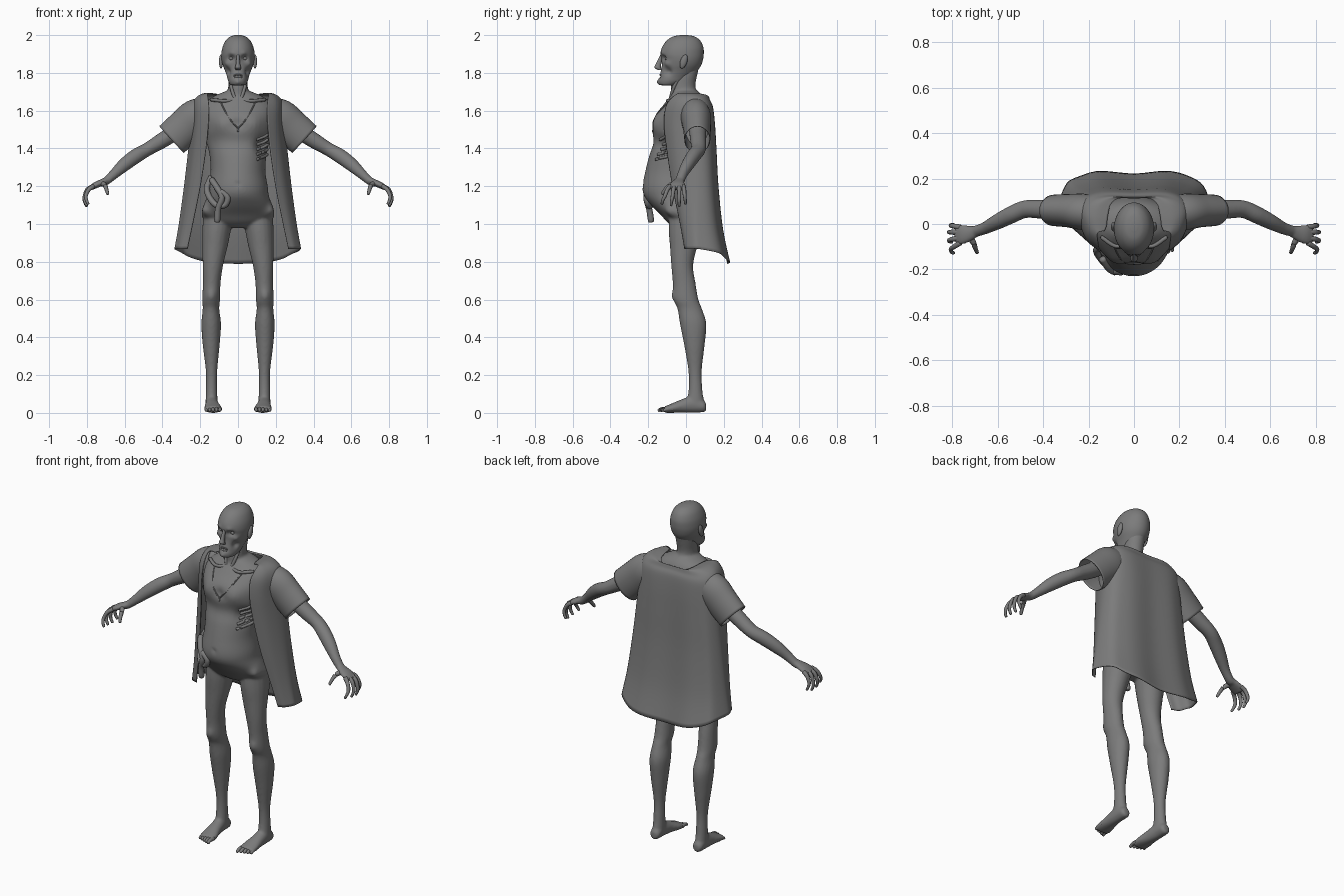
import bpy, bmesh, math
from mathutils import Vector
from mathutils.bvhtree import BVHTree

grey = bpy.data.materials.new("dark_grey")
grey.diffuse_color = (.2, .2, .2, 1)


def catmull(pts, k):
    # smooth resampling of a list of tuples
    out = []
    for i in range(len(pts) - 1):
        a, b, c, d = pts[max(i - 1, 0)], pts[i], pts[i + 1], pts[min(i + 2, len(pts) - 1)]
        for j in range(k):
            t = j / k
            out.append([0.5 * (2 * q + (r - p) * t + (2 * p - 5 * q + 4 * r - s) * t * t
                               + (3 * q - p - 3 * r + s) * t ** 3) for p, q, r, s in zip(a, b, c, d)])
    out.append(list(pts[-1]))
    return out


def finish(name, bm):
    bmesh.ops.recalc_face_normals(bm, faces=bm.faces)
    me = bpy.data.meshes.new(name)
    bm.to_mesh(me)
    bm.free()
    me.materials.append(grey)
    for p in me.polygons:
        p.use_smooth = True
    ob = bpy.data.objects.new(name, me)
    bpy.context.collection.objects.link(ob)
    return ob


def loft(name, secs, axes=None, n=20, k=5, both=False, cap=True):
    # sections are (x, y, z, radius_u, radius_v); axes None follows the path
    rows = catmull(secs, k)
    bm = bmesh.new()
    for side in ((1, -1) if both else (1,)):
        rings = []
        for i, s in enumerate(rows):
            c = Vector(s[:3])
            if axes:
                u, v = map(Vector, axes)
            else:
                t = (Vector(rows[min(i + 1, len(rows) - 1)][:3]) - Vector(rows[max(i - 1, 0)][:3])).normalized()
                ref = Vector((0, 1, 0)) if abs(t.y) < 0.8 else Vector((1, 0, 0))
                v = (ref - t * ref.dot(t)).normalized()
                u = v.cross(t)
            ring = []
            for j in range(n):
                a = 2 * math.pi * j / n
                p = c + u * max(s[3], .001) * math.cos(a) + v * max(s[4], .001) * math.sin(a)
                ring.append(bm.verts.new((p.x * side, p.y, p.z)))
            rings.append(ring)
        for r0, r1 in zip(rings, rings[1:]):
            for j in range(n):
                bm.faces.new((r0[j], r0[(j + 1) % n], r1[(j + 1) % n], r1[j]))
        if cap:
            bm.faces.new(rings[0])
            bm.faces.new(rings[-1])
    return finish(name, bm)


def upright(name, secs, **kw):
    # sections are (x, z, y_front, y_back, half_width)
    return loft(name, [(x, (f + b) / 2, z, w, (b - f) / 2) for x, z, f, b, w in secs],
                ((1, 0, 0), (0, 1, 0)), **kw)


def tube(name, pts, r, both=False, n=8, tip=None):
    m = len(pts) - 1
    rs = [r + ((tip if tip else r) - r) * i / m for i in range(m + 1)]
    secs = [(*p, q, q) for p, q in zip(pts, rs)]
    d = (Vector(pts[-1]) - Vector(pts[-2])).normalized() * rs[-1] * .6
    secs.append((*(Vector(pts[-1]) + d), rs[-1] * .4, rs[-1] * .4))
    return loft(name, secs, n=n, k=4, both=both)


def push(ob, c, r, d, both=True):
    # soft grab brush, optionally mirrored
    for s in ((1, -1) if both else (1,)):
        cc, dd = Vector((c[0] * s, c[1], c[2])), Vector((d[0] * s, d[1], d[2]))
        for v in ob.data.vertices:
            q = (v.co - cc).length / r
            if q < 2.5:
                v.co += dd * math.exp(-q * q * 1.5)


def ball(name, c, s):
    bm = bmesh.new()
    for m in (1, -1):
        for v in bmesh.ops.create_uvsphere(bm, u_segments=16, v_segments=10, radius=1)['verts']:
            v.co = Vector((c[0] * m + v.co.x * s[0], c[1] + v.co.y * s[1] + v.co.z * s[2] * .25, c[2] + v.co.z * s[2]))
    return finish(name, bm)


# torso with swollen belly
torso = upright("torso", [(0, 1.705, -.07, .06, .06), (0, 1.675, -.085, .09, .13), (0, 1.63, -.12, .11, .18),
    (0, 1.57, -.165, .122, .187), (0, 1.5, -.178, .122, .18), (0, 1.43, -.172, .115, .165), (0, 1.36, -.195, .11, .15),
    (0, 1.28, -.215, .10, .145), (0, 1.2, -.23, .10, .157), (0, 1.15, -.222, .10, .163), (0, 1.1, -.185, .105, .18),
    (0, 1.05, -.135, .11, .192), (0, 1.01, -.1, .105, .17), (0, .98, -.06, .08, .12)], n=48)
push(torso, (.085, -.15, 1.53), .055, (0, -.014, 0))
push(torso, (0, -.17, 1.53), .03, (0, .014, 0), False)
push(torso, (.13, -.13, 1.41), .05, (-.012, .025, 0), False)
push(torso, (0, -.23, 1.21), .012, (0, .008, 0), False)
push(torso, (.17, -.07, 1.07), .04, (.008, -.025, 0))
bm = bmesh.new()
bm.from_mesh(torso.data)
skin = BVHTree.FromBMesh(bm)
bm.free()


def on_skin(x, z, lift=0):
    hit = skin.ray_cast(Vector((x, -1, z)), Vector((0, 1, 0)))[0]
    return (x, (hit.y if hit else -.05) - lift, z)


# neck, legs, arms and feet, later fused with the torso
neck = upright("neck", [(0, 1.85, -.04, .075, .05), (0, 1.79, -.065, .06, .053), (0, 1.73, -.08, .05, .052),
    (0, 1.69, -.082, .065, .06), (0, 1.64, -.09, .09, .1)])
legs = upright("legs", [(.1, 1.08, -.09, .09, .08), (.113, .97, -.092, .09, .076), (.122, .88, -.085, .06, .067),
    (.133, .78, -.078, .038, .054), (.139, .69, -.07, .05, .047), (.142, .6, -.064, .066, .047), (.143, .55, -.045, .085, .044),
    (.142, .47, -.032, .108, .052), (.142, .36, -.01, .099, .045), (.14, .22, .013, .083, .03),
    (.14, .12, .014, .087, .03), (.14, .05, .0, .097, .032), (.14, .025, .01, .09, .03)], both=True)
push(legs, (.143, -.06, .62), .03, (0, -.012, 0))
arms = loft("arms", [(.14, .04, 1.62, .05, .05), (.2, .05, 1.595, .07, .06), (.26, .06, 1.555, .058, .055),
    (.33, .062, 1.49, .045, .046), (.41, .065, 1.437, .041, .042), (.48, .065, 1.395, .036, .039), (.54, .04, 1.36, .039, .038),
    (.6, .01, 1.315, .036, .034), (.655, -.018, 1.265, .027, .027), (.7, -.033, 1.225, .021, .025),
    (.72, -.038, 1.215, .016, .025)], both=True)
feet = loft("feet", [(.14, .107, .03, .01, .014), (.14, .096, .034, .028, .03), (.14, .04, .046, .033, .045),
    (.137, -.02, .037, .038, .036), (.132, -.075, .025, .047, .025), (.132, -.115, .017, .047, .017)],
    ((1, 0, 0), (0, 0, 1)), both=True)
palm = loft("palms", [(.69, -.03, 1.235, .018, .023), (.72, -.04, 1.22, .018, .034), (.755, -.047, 1.205, .017, .043),
    (.785, -.05, 1.187, .012, .043)], both=True)
bpy.ops.object.select_all(action='DESELECT')
for o in (torso, neck, legs, arms, feet, palm):
    o.select_set(True)
bpy.context.view_layer.objects.active = torso
bpy.ops.object.join()
torso.name = "body"
rm = torso.modifiers.new("fuse", 'REMESH')
rm.mode = 'VOXEL'
rm.voxel_size = .007
rm.use_smooth_shade = True
sm = torso.modifiers.new("soften", 'SMOOTH')
sm.factor, sm.iterations = .5, 5

# toes and clawed fingers
for i in range(5):
    x, y = .096 + i * .018, -.145 + i * .007
    tube("toe", [(x, y + .05, .02), (x, y + .02, .021), (x, y, .013)], .012 - i * .0008, True, tip=.008)
for y, dy, dx, dz in ((-.083, -.04, .0, 0), (-.06, -.017, .008, -.008), (-.036, .0, .008, -.012), (-.014, .01, .0, .0)):
    tube("finger", [(.765, y, 1.2), (.79 + dx, y + dy * .4, 1.182), (.805 + dx, y + dy * .7, 1.15 + dz),
                    (.802 + dx, y + dy, 1.125 + dz), (.793 + dx, y + dy * 1.1, 1.107 + dz)], .0125, True, tip=.007)
tube("thumb", [(.725, -.05, 1.217), (.705, -.085, 1.205), (.697, -.108, 1.185), (.69, -.125, 1.16)], .015, True, tip=.008)

# gaunt head
head = upright("head", [(0, 2.0, -.03, .01, .015), (0, 1.992, -.07, .047, .042), (0, 1.97, -.103, .076, .066),
    (0, 1.935, -.127, .092, .082), (0, 1.9, -.135, .094, .088), (0, 1.87, -.13, .09, .087), (0, 1.84, -.128, .08, .08),
    (0, 1.81, -.133, .06, .068), (0, 1.78, -.142, .03, .058), (0, 1.755, -.148, .0, .051),
    (0, 1.738, -.142, -.04, .04), (0, 1.734, -.125, -.06, .025)], n=56, k=6)
push(head, (.036, -.125, 1.878), .02, (0, .022, 0))
push(head, (.035, -.13, 1.903), .017, (0, -.008, 0))
push(head, (.062, -.1, 1.847), .02, (.006, -.01, 0))
push(head, (.06, -.1, 1.805), .024, (-.014, .012, 0))
push(head, (0, -.14, 1.782), .012, (0, .008, 0), False)
push(head, (.018, -.14, 1.782), .01, (0, .008, 0))
push(head, (0, -.148, 1.75), .015, (0, -.006, 0), False)
loft("nose", [(0, -.122, 1.9, .009, .012), (0, -.135, 1.875, .009, .012), (0, -.146, 1.845, .012, .015),
    (0, -.15, 1.828, .016, .018), (0, -.137, 1.815, .012, .012)], ((1, 0, 0), (0, 1, 0)), n=14)
ball("eyes", (.036, -.097, 1.878), (.016, .014, .011))
ball("ears", (.09, -.012, 1.86), (.011, .019, .037))
for z in (1.789, 1.774):
    tube("lip", [(-.026, -.124, 1.781), (-.012, -.136, z), (.012, -.136, z), (.026, -.124, 1.781)], .004)

# collarbones, neck tendons, chest stitching, exposed ribs
tube("collarbones", [(.02, -.085, 1.655), (.08, -.098, 1.652), (.14, -.06, 1.658)], .009, True)
tube("neck_tendons", [(.045, -.03, 1.79), (.035, -.066, 1.72), (.015, -.083, 1.66)], .009, True)
for s in (1, -1):
    tube("incision", [on_skin(s * x, z, .001) for x, z in ((.095, 1.655), (.07, 1.6), (.035, 1.545), (.0, 1.505), (0, 1.49))],
         .0035, n=6)
for i in range(5):
    z = 1.46 - i * .026
    tube("rib", [on_skin(x, z + dz, .002) for x, dz in ((.1, -.014), (.12, -.006), (.14, .002), (.155, .012))], .008)

# spilled innards
tube("innards_loop", [(-.14, -.1, 1.25), (-.165, -.115, 1.19), (-.15, -.145, 1.14), (-.115, -.185, 1.1),
    (-.07, -.2, 1.1), (-.055, -.21, 1.14), (-.09, -.205, 1.17)], .016)
tube("innards_strand", [(-.14, -.15, 1.235), (-.11, -.195, 1.19), (-.085, -.21, 1.14), (-.105, -.195, 1.08), (-.11, -.185, 1.018)], .016)

# open gown: rows are (z_front, z_back, x_edge, y_edge, x_side, y_side, y_back)
rows = catmull([(.868, .79, .268, -.012, .335, .075, .226), (1.0, .97, .24, -.035, .312, .07, .19),
    (1.2, 1.2, .2, -.075, .285, .065, .167), (1.4, 1.4, .17, -.105, .262, .06, .157),
    (1.53, 1.53, .158, -.118, .25, .055, .15), (1.62, 1.62, .155, -.108, .245, .05, .14),
    (1.67, 1.655, .16, -.075, .222, .045, .125), (1.693, 1.675, .16, -.04, .175, .035, .118),
    (1.69, 1.665, .13, -.03, .115, .035, .112)], 5)
bm = bmesh.new()
grid = []
for ri, (zf, zb, xe, ye, xs, ys, yb) in enumerate(rows):
    half = [(xe, ye, zf), (xe + (xs - xe) * .65, ye + (ys - ye) * .35, zf), (xs, ys, zf),
            (xs * .88, ys + (yb - ys) * .68, zf * .7 + zb * .3), (xs * .58, yb, zf * .2 + zb * .8), (0, yb, zb)]
    full = catmull(half + [(-x, y, z) for x, y, z in half[-2::-1]], 6)
    fold = .004 * max(0, 1 - ri / 28)
    grid.append([bm.verts.new((x + fold * .6 * math.sin(i * .9), y + fold * math.sin(i * .75 + 1), z))
                 for i, (x, y, z) in enumerate(full)])
for a, b in zip(grid, grid[1:]):
    for i in range(len(a) - 1):
        bm.faces.new((a[i], a[i + 1], b[i + 1], b[i]))
gown = finish("gown", bm)

# short open sleeves
sleeves = loft("gown_sleeves", [(.16, .045, 1.59, .085, .075), (.22, .053, 1.562, .1, .08),
    (.28, .058, 1.512, .098, .074), (.352, .06, 1.447, .096, .069)], n=28, both=True, cap=False)
for o in (gown, sleeves):
    o.modifiers.new("cloth", 'SOLIDIFY').thickness = .004
